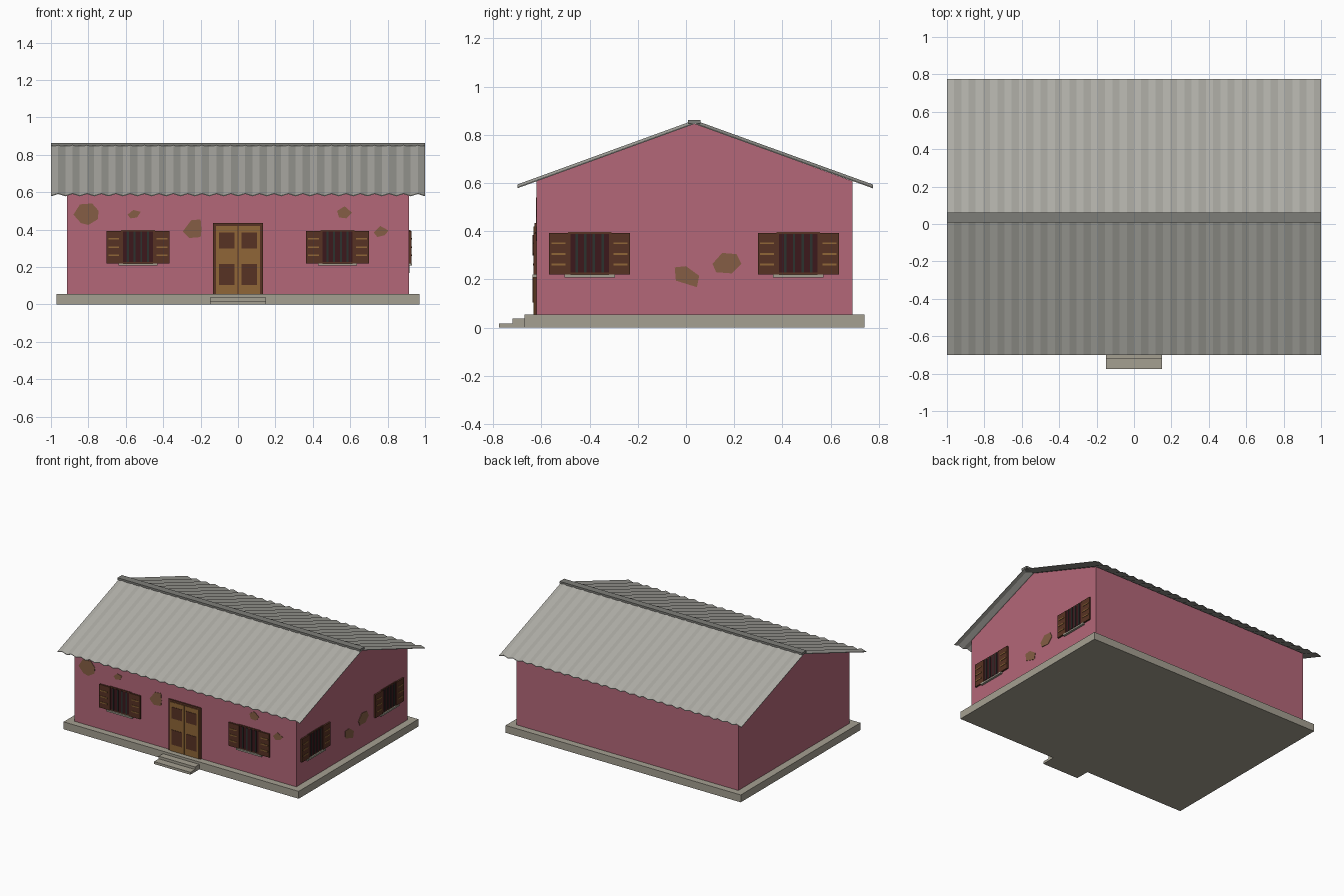
import bpy, bmesh
from mathutils import Vector

if "Cube" in bpy.data.objects:
    bpy.data.objects.remove(bpy.data.objects["Cube"])


def material(name, r, g, b):
    m = bpy.data.materials.new(name)
    m.diffuse_color = [(c / 255) ** 2.2 for c in (r, g, b)] + [1]
    m.use_nodes = True
    m.node_tree.nodes["Principled BSDF"].inputs["Base Color"].default_value = m.diffuse_color
    return m


PINK = material("pink_plaster", 178, 103, 120)
STONE = material("concrete", 163, 158, 144)
METAL = material("roof_metal", 172, 171, 164)
CAP = material("cap_metal", 125, 125, 120)
DARK = material("dark_wood", 88, 54, 40)
OCHRE = material("ochre_wood", 142, 102, 58)
HOLE = material("dark_interior", 62, 30, 34)
IRON = material("iron", 48, 54, 50)
MUD = material("exposed_mud", 132, 94, 70)

FRONT_Y, BACK_Y, SIDE_X = -0.62, 0.69, 0.915
RIDGE_Y = 0.035


def finish(name, bm, mat):
    bmesh.ops.recalc_face_normals(bm, faces=bm.faces)
    me = bpy.data.meshes.new(name)
    bm.to_mesh(me)
    bm.free()
    me.materials.append(mat)
    ob = bpy.data.objects.new(name, me)
    bpy.context.collection.objects.link(ob)
    return ob


def prism(name, outline, offset, mat):
    """Extrude a closed outline of 3D points along an offset."""
    bm = bmesh.new()
    f = bm.faces.new([bm.verts.new(p) for p in outline])
    res = bmesh.ops.extrude_face_region(bm, geom=[f], use_keep_orig=True)
    vs = [v for v in res["geom"] if isinstance(v, bmesh.types.BMVert)]
    bmesh.ops.translate(bm, verts=vs, vec=offset)
    return finish(name, bm, mat)


def box(name, x0, x1, y0, y1, z0, z1, mat):
    pts = [(x0, y0, z0), (x1, y0, z0), (x1, y1, z0), (x0, y1, z0)]
    return prism(name, pts, (0, 0, z1 - z0), mat)


def on_wall(wall, u, z, d):
    """Wall coordinates: u along, z up, d outwards."""
    return (u, FRONT_Y - d, z) if wall == "front" else (SIDE_X + d, u, z)


def wall_plate(name, wall, outline, depth, mat):
    pts = [on_wall(wall, u, z, -0.002) for u, z in outline]
    off = Vector(on_wall(wall, 0, 0, depth)) - Vector(on_wall(wall, 0, 0, -0.002))
    return prism(name, pts, off, mat)


def wall_box(name, wall, u0, u1, z0, z1, depth, mat):
    return wall_plate(name, wall, [(u0, z0), (u1, z0), (u1, z1), (u0, z1)], depth, mat)


# Plinth and steps
box("plinth", -0.97, 0.97, -0.67, 0.74, 0, 0.055, STONE)
box("step_lower", -0.15, 0.15, -0.775, -0.665, 0, 0.018, STONE)
box("step_upper", -0.15, 0.15, -0.72, -0.665, 0, 0.037, STONE)

# Walls with gables
gable = [(FRONT_Y, 0.05), (BACK_Y, 0.05), (BACK_Y, 0.608), (RIDGE_Y, 0.846), (FRONT_Y, 0.608)]
prism("walls", [(-SIDE_X, y, z) for y, z in gable], (2 * SIDE_X, 0, 0), PINK)

# Corrugated roof sheets, one per slope
WAVES = 26
for name, eave_y in (("roof_front", -0.70), ("roof_back", 0.775)):
    bm = bmesh.new()
    rows = []
    for i in range(2 * WAVES + 1):
        x = -1 + i / WAVES
        h = 0.006 if i % 2 else -0.006
        rows.append([bm.verts.new((x, y, z + h + t))
                     for y, z, t in ((eave_y, 0.586, -0.002), (RIDGE_Y, 0.853, -0.002),
                                     (RIDGE_Y, 0.853, 0.002), (eave_y, 0.586, 0.002))])
    for a, b in zip(rows, rows[1:]):
        for k in range(4):
            bm.faces.new((a[k], a[(k + 1) % 4], b[(k + 1) % 4], b[k]))
    bm.faces.new(rows[0])
    bm.faces.new(rows[-1])
    finish(name, bm, METAL)
box("ridge_cap", -1, 1, RIDGE_Y - 0.026, RIDGE_Y + 0.026, 0.847, 0.862, CAP)

# Double door
wall_box("door_frame", "front", -0.134, 0.134, 0.055, 0.435, 0.009, DARK)
for s, side in ((-1, "left"), (1, "right")):
    wall_box(f"door_leaf_{side}", "front", *sorted((s * 0.002, s * 0.118)), 0.055, 0.42, 0.013, OCHRE)
    for k, (z0, z1) in enumerate(((0.105, 0.215), (0.30, 0.385))):
        wall_box(f"door_panel_{side}_{k}", "front", *sorted((s * 0.018, s * 0.102)), z0, z1, 0.016, DARK)


def window(wall, c, tag):
    wall_box(f"window_frame_{tag}", wall, c - 0.09, c + 0.09, 0.22, 0.397, 0.006, DARK)
    wall_box(f"window_opening_{tag}", wall, c - 0.082, c + 0.082, 0.228, 0.389, 0.007, HOLE)
    for k in range(4):
        u = c + (k - 1.5) * 0.036
        wall_box(f"window_bar_{tag}_{k}", wall, u - 0.005, u + 0.005, 0.228, 0.389, 0.011, IRON)
    wall_box(f"window_sill_{tag}", wall, c - 0.105, c + 0.105, 0.208, 0.22, 0.016, STONE)
    for s in (-1, 1):
        wall_box(f"shutter_{tag}_{s}", wall, *sorted((c + s * 0.08, c + s * 0.168)), 0.22, 0.393, 0.012, DARK)
        for k in range(3):
            z = 0.262 + k * 0.044
            wall_box(f"shutter_slat_{tag}_{s}_{k}", wall, *sorted((c + s * 0.1, c + s * 0.158)),
                     z - 0.004, z + 0.004, 0.015, OCHRE)


for wall, c, tag in (("front", -0.535, "front_left"), ("front", 0.532, "front_right"),
                     ("right", -0.4, "side_near"), ("right", 0.466, "side_far")):
    window(wall, c, tag)

# Patches of fallen plaster
patches = [
    ("front", [(-.88, .48), (-.845, .535), (-.78, .54), (-.745, .50), (-.75, .455), (-.80, .425), (-.84, .435)]),
    ("front", [(-.59, .48), (-.56, .505), (-.52, .495), (-.54, .465), (-.575, .46)]),
    ("front", [(-.295, .39), (-.25, .45), (-.2, .455), (-.195, .40), (-.20, .36), (-.26, .355)]),
    ("front", [(.53, .50), (.57, .525), (.61, .49), (.58, .46), (.54, .465)]),
    ("front", [(.725, .385), (.76, .42), (.805, .395), (.785, .37), (.745, .36)]),
    ("right", [(-.047, .25), (.0, .255), (.055, .215), (.045, .168), (-.042, .195)]),
    ("right", [(.11, .265), (.15, .31), (.21, .305), (.23, .265), (.19, .225), (.125, .23)]),
]
for k, (wall, outline) in enumerate(patches):
    wall_plate(f"plaster_patch_{k}", wall, outline, 0.003, MUD)
